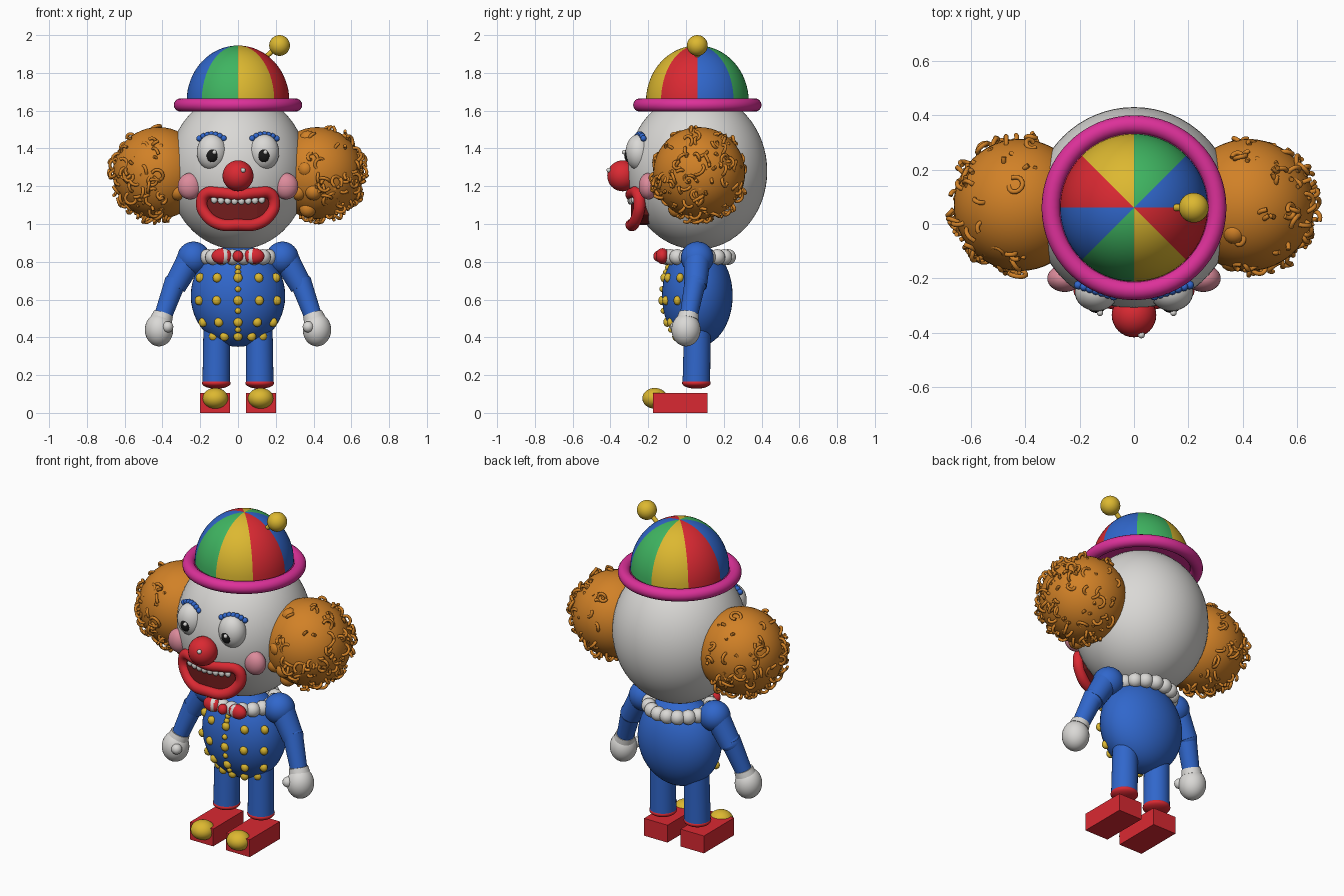
import bpy, bmesh, math, random
from mathutils import Matrix, Vector, Euler

if "Cube" in bpy.data.objects:
    bpy.data.objects.remove(bpy.data.objects["Cube"])
random.seed(4)


def material(name, *rgb):
    m = bpy.data.materials.new(name)
    m.use_nodes = True
    m.diffuse_color = (*rgb, 1)
    m.node_tree.nodes["Principled BSDF"].inputs["Base Color"].default_value = (*rgb, 1)
    return m


white = material("white", .70, .69, .67)
blue = material("blue", .03, .135, .60)
green = material("green", .05, .46, .12)
gold = material("gold", .72, .48, .03)
red = material("red", .70, .022, .032)
magenta = material("magenta", .72, .03, .32)
orange = material("orange", .64, .22, .02)
pink = material("pink", .72, .26, .33)
dark_red = material("dark red", .17, .012, .012)
black = material("black", .01, .01, .01)


def finish(name, bm, *mats, smooth=True):
    me = bpy.data.meshes.new(name)
    for f in bm.faces:
        f.smooth = smooth
    bm.to_mesh(me)
    bm.free()
    for m in mats:
        me.materials.append(m)
    ob = bpy.data.objects.new(name, me)
    bpy.context.collection.objects.link(ob)
    return ob


def ball(bm, pos, size, seg=32):
    mat = Matrix.Translation(pos) @ Matrix.Diagonal((*size, 1))
    bmesh.ops.create_uvsphere(bm, u_segments=seg, v_segments=seg // 2, radius=1, matrix=mat)


def balls(name, mat, spots, size, seg=32):
    """One object made of equal ellipsoids."""
    bm = bmesh.new()
    size = (size,) * 3 if isinstance(size, float) else size
    for p in spots:
        ball(bm, p, size, seg)
    return finish(name, bm, mat)


def pair(x, y, z):
    return [(x, y, z), (-x, y, z)]


def rod(name, mat, a, b, r1, r2):
    a, b = Vector(a), Vector(b)
    bm = bmesh.new()
    turn = (b - a).to_track_quat('Z', 'Y').to_matrix().to_4x4()
    bmesh.ops.create_cone(bm, cap_ends=True, segments=32, radius1=r1, radius2=r2,
                          depth=(b - a).length, matrix=Matrix.Translation((a + b) / 2) @ turn)
    ob = finish(name, bm, mat)
    bpy.context.view_layer.objects.active = ob
    ob.select_set(True)
    bpy.ops.object.shade_smooth_by_angle()
    ob.select_set(False)


def tubes(name, mat, paths, r, cyclic=False, sides=3, steps=2):
    cu = bpy.data.curves.new(name, 'CURVE')
    cu.dimensions = '3D'
    cu.bevel_depth = r
    cu.bevel_resolution = sides
    cu.use_fill_caps = True
    cu.resolution_u = steps
    for path in paths:
        sp = cu.splines.new('BEZIER')
        sp.bezier_points.add(len(path) - 1)
        sp.use_cyclic_u = cyclic
        for bp, p in zip(sp.bezier_points, path):
            bp.co = p
            bp.handle_left_type = bp.handle_right_type = 'AUTO'
    tmp = bpy.data.objects.new(name, cu)
    me = bpy.data.meshes.new_from_object(tmp)
    bpy.data.objects.remove(tmp)
    me.materials.clear()
    me.materials.append(mat)
    ob = bpy.data.objects.new(name, me)
    bpy.context.collection.objects.link(ob)


MID = .06  # depth of the body axis

# Head and face
balls("head", white, [(0, MID, 1.28)], (.37, .37, .415), 64)
balls("eyes", white, pair(.138, -.25, 1.38), (.08, .07, .095))
balls("pupils", black, pair(.137, -.305, 1.365), (.032, .022, .038))
balls("eye_glints", white, [(-.125, -.327, 1.38), (.145, -.327, 1.38)], .012, 12)
balls("nose", red, [(0, -.335, 1.255)], .082)
balls("nose_glint", white, [(.027, -.408, 1.285)], .013, 12)
balls("cheeks", pink, pair(.255, -.2, 1.2), (.064, .05, .07))
brows = []
for i in range(7):
    t = i / 3 - 1
    brows += pair(.14 + .065 * t, -.245 + .02 * t, 1.475 - .022 * t * t)
balls("eyebrows", blue, brows, .016, 12)


# Mouth: lip ring, dark opening and teeth, all bent around the face
def on_face(x, z, out=0):
    return (x, -.29 + 1.2 * x * x - out, z)


upper = [(0, 1.155), (.1, 1.165), (.17, 1.16)]
lower = [(.17, 1.05), (.1, 1.0), (0, .995)]
half = upper + [(.192, 1.11)] + lower
ring = half + [(-x, z) for x, z in half[-2:0:-1]]
tubes("lips", red, [[on_face(x, z) for x, z in ring]], .031, True, 6, 6)
bm = bmesh.new()
bm.faces.new([bm.verts.new(on_face(x, z)) for x, z in ring])
bmesh.ops.triangulate(bm, faces=bm.faces[:])
ext = bmesh.ops.extrude_face_region(bm, geom=bm.faces[:])
bmesh.ops.translate(bm, vec=(0, .1, 0), verts=[v for v in ext["geom"] if isinstance(v, bmesh.types.BMVert)])
bmesh.ops.recalc_face_normals(bm, faces=bm.faces[:])
finish("mouth_opening", bm, dark_red, smooth=False)
balls("teeth", white, [on_face(x, 1.122 + .4 * x * x, .006) for x in
                       [(i - 3.5) * .036 for i in range(8)]], (.018, .014, .02), 12)

# Hair puffs with scattered curls
for side, name in ((1, "left"), (-1, "right")):
    centre = Vector((side * .42, .07, 1.27))
    balls(name + "_hair", orange, [centre], .243, 48)
    curls = []
    while len(curls) < 105:
        d = Vector([random.gauss(0, 1) for _ in range(3)]).normalized()
        if d.x < -.25 or random.random() > .55 - .4 * d.z:
            continue
        d.x *= side
        turn = Euler([random.uniform(0, 6.3) for _ in range(3)]).to_matrix()
        r, sweep = random.uniform(.018, .032), random.uniform(3.5, 6)
        curls.append([centre + d * .24 + turn @ Vector((r * math.cos(a), r * math.sin(a), .004 * a))
                      for a in [sweep * k / 7 for k in range(8)]])
    tubes(name + "_curls", orange, curls, .0085)
    spots = [(-.1, -.17, -.1), (-.02, -.2, -.1), (-.05, -.12, -.19), (-.06, -.2, .02), (-.05, -.1, .18)]
    balls(name + "_hair_bumps", orange, [centre + Vector((x * side, y, z)) for x, y, z in
                                         spots[:5 if side > 0 else 1]], .045, 16)

# Hat: dome coloured by eighths, rolled brim, bobble
bm = bmesh.new()
ball(bm, (0, MID, 1.65), (.272, .272, .295), 64)
bmesh.ops.delete(bm, geom=[v for v in bm.verts if v.co.z < 1.645], context='VERTS')
for f in bm.faces:
    c = f.calc_center_median()
    f.material_index = int((math.atan2(c.y - MID, c.x) % math.tau) / (math.pi / 4)) % 4
finish("hat_dome", bm, blue, green, gold, red)
bpy.ops.mesh.primitive_torus_add(location=(0, MID, 1.63), major_radius=.305, minor_radius=.035,
                                 major_segments=64, minor_segments=16)
brim = bpy.context.object
brim.name = "hat_brim"
brim.data.materials.append(magenta)
bpy.ops.object.shade_smooth()
brim.select_set(False)
rod("hat_lining", magenta, (0, MID, 1.63), (0, MID, 1.645), .3, .3)
rod("bobble_stalk", gold, (.12, MID, 1.86), (.22, MID, 1.95), .013, .013)
balls("bobble", gold, [(.22, MID, 1.945)], .055)

# Body, collar and bow tie
balls("torso", blue, [(0, MID, .62)], (.25, .187, .27), 48)
balls("collar", white, [(.172 * math.cos(a), MID + .165 * math.sin(a), .825) for a in
                        [math.tau * i / 18 for i in range(18)]], .042, 20)
bm = bmesh.new()
for p in pair(.085, -.125, .83):
    ball(bm, p, (.055, .035, .042))
ball(bm, (0, -.145, .83), (.028, .028, .03))
for f in bm.faces:
    f.material_index = .058 < abs(f.calc_center_median().x) < .078
finish("bow_tie", bm, red, white)


def on_torso(x, z):
    k = 1 - (x / .25) ** 2 - ((z - .62) / .27) ** 2
    return (x, MID - .187 * math.sqrt(max(k, 0)), z)


columns = (-1, -.55, 0, .55, 1)
rows = ((.715, .2), (.595, .205), (.48, .185), (.405, .13))
balls("buttons", gold, [on_torso(c * w, z) for z, w in rows for c in columns], (.024, .02, .025), 16)
balls("small_buttons", gold, [on_torso(0, z) for z in (.77, .745, .655, .54, .44)], .016, 12)

# Arms, hands, legs and shoes
for s, name in ((1, "left_"), (-1, "right_")):
    balls(name + "shoulder", blue, [(s * .235, MID, .82)], .087)
    rod(name + "upper_arm", blue, (s * .25, MID, .82), (s * .335, .05, .67), .07, .06)
    balls(name + "elbow", blue, [(s * .332, .05, .685)], .059)
    rod(name + "forearm", blue, (s * .33, .05, .7), (s * .405, .01, .49), .057, .046)
    balls(name + "glove", white, [(s * .418, 0, .44)], (.075, .077, .088))
    rod(name + "glove_cuff", white, (s * .395, .015, .525), (s * .405, .01, .495), .053, .058)
    balls(name + "thumb", white, [(s * .372, -.055, .455)], .03, 16)
    x = s * .115
    rod(name + "leg", blue, (x, MID - .005, .165), (x * .98, MID, .47), .073, .07)
    balls(name + "ankle_cuff", red, [(x, MID - .005, .158)], (.076, .076, .03))
    bm = bmesh.new()
    bmesh.ops.create_cube(bm, size=1, matrix=Matrix.Translation((s * .122, -.03, .0525))
                          @ Matrix.Diagonal((.157, .29, .105, 1)))
    finish(name + "shoe", bm, red, smooth=False)
    balls(name + "toe_cap", gold, [(s * .12, -.165, .077)], (.068, .066, .055))
